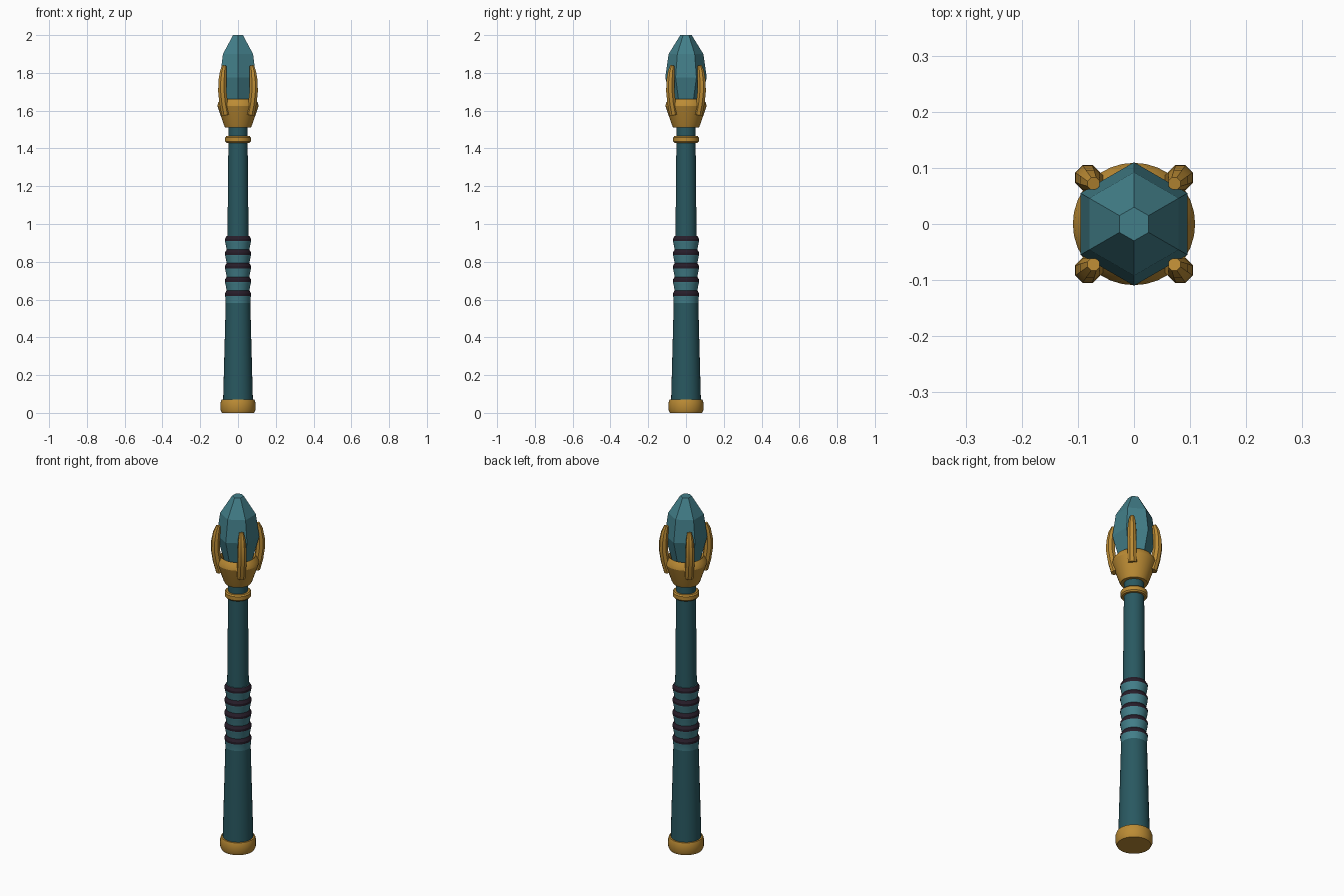
import bpy, bmesh, math
from mathutils import Vector

if "Cube" in bpy.data.objects:
    bpy.data.objects.remove(bpy.data.objects["Cube"])


def material(name, rgb):
    m = bpy.data.materials.new(name)
    m.diffuse_color = (*rgb, 1)
    m.use_nodes = True
    m.node_tree.nodes["Principled BSDF"].inputs["Base Color"].default_value = m.diffuse_color
    return m


GOLD = material("gold", (0.50, 0.26, 0.035))
DARK_TEAL = material("dark teal", (0.022, 0.098, 0.118))
LIGHT_TEAL = material("light teal", (0.055, 0.21, 0.25))
WRAP = material("dark wrap", (0.020, 0.012, 0.022))


def skin(name, rings, mats, smooth=True, closed=False):
    """Bridge rings of points into a surface, capping the ends unless closed."""
    bm = bmesh.new()
    loops = [[bm.verts.new(p) for p in ring] for ring in rings]
    n = len(loops[0])
    pairs = list(zip(loops, loops[1:]))
    if closed:
        pairs.append((loops[-1], loops[0]))
    else:
        bm.faces.new(loops[0][::-1])
        bm.faces.new(loops[-1])
    for a, b in pairs:
        for i in range(n):
            j = (i + 1) % n
            bm.faces.new((a[i], a[j], b[j], b[i]))
    bmesh.ops.recalc_face_normals(bm, faces=bm.faces)
    mesh = bpy.data.meshes.new(name)
    bm.to_mesh(mesh)
    bm.free()
    obj = bpy.data.objects.new(name, mesh)
    bpy.context.collection.objects.link(obj)
    for m in mats:
        mesh.materials.append(m)
    if smooth:
        bpy.ops.object.select_all(action='DESELECT')
        obj.select_set(True)
        bpy.context.view_layer.objects.active = obj
        bpy.ops.object.shade_smooth_by_angle(angle=math.radians(30))
    return obj


def lathe(name, profile, mats, sides=32, turn=0.0, **kw):
    """Revolve (radius, height) points around the z axis."""
    angles = [turn + math.tau * i / sides for i in range(sides)]
    rings = [[(r * math.cos(a), r * math.sin(a), z) for a in angles] for r, z in profile]
    return skin(name, rings, mats, **kw)


# Pommel, tapered shaft and neck
lathe("pommel", [(0.085, 0), (0.092, 0.015), (0.092, 0.055), (0.087, 0.07)], [GOLD])
lathe("lower_shaft", [(0.079, 0.06), (0.065, 0.585)], [DARK_TEAL])
lathe("upper_shaft", [(0.056, 0.91), (0.050, 1.53)], [DARK_TEAL])

# Ribbed grip: teal ribs flare upward, each topped with a dark sloping band
pitch, profile = 0.0722, [(0.065, 0.58)]
for i in range(5):
    z = 0.62 + i * pitch
    profile += [(0.067, z - 0.008), (0.069, z), (0.069, z + 0.013), (0.060, z + 0.028)]
grip = lathe("grip", profile, [LIGHT_TEAL, WRAP])
for f in grip.data.polygons:
    if ((f.center.z - 0.62) % pitch) < 0.028 and f.center.z > 0.62:
        f.material_index = 1

# Neck collar
lathe("collar", [(0.045, 1.43), (0.062, 1.43), (0.068, 1.437), (0.068, 1.458),
                 (0.062, 1.465), (0.045, 1.465)], [GOLD], closed=True)

# Flared cup with a hollow, inward sloping rim
lathe("cup", [(0.035, 1.51), (0.068, 1.51), (0.075, 1.525), (0.109, 1.625), (0.105, 1.643),
              (0.090, 1.663), (0.083, 1.655), (0.065, 1.58), (0.03, 1.56)], [GOLD])

# Six-sided crystal
lathe("crystal", [(0.055, 1.57), (0.110, 1.775), (0.092, 1.90), (0.030, 2.0)],
      [LIGHT_TEAL], sides=6, turn=math.pi / 2, smooth=False)

# Four curved prongs: (distance from axis, height, thickness)
path = [(0.092, 1.58, 0.024), (0.108, 1.64, 0.024), (0.117, 1.70, 0.024),
        (0.117, 1.755, 0.023), (0.111, 1.805, 0.019), (0.102, 1.838, 0.012)]
for k in range(4):
    a = math.radians(45 + 90 * k)
    out, side = Vector((math.cos(a), math.sin(a), 0)), Vector((-math.sin(a), math.cos(a), 0))
    rings = []
    for i, (d, z, r) in enumerate(path):
        p, q = path[max(i - 1, 0)], path[min(i + 1, len(path) - 1)]
        along = (out * (q[0] - p[0]) + Vector((0, 0, q[1] - p[1]))).normalized()
        normal = side.cross(along)
        angles = [math.tau * (s + 0.5) / 8 for s in range(8)]
        rings.append([out * d + Vector((0, 0, z)) + (normal * math.cos(t) + side * math.sin(t)) * r
                      for t in angles])
    skin(f"prong_{k + 1}", rings, [GOLD])
